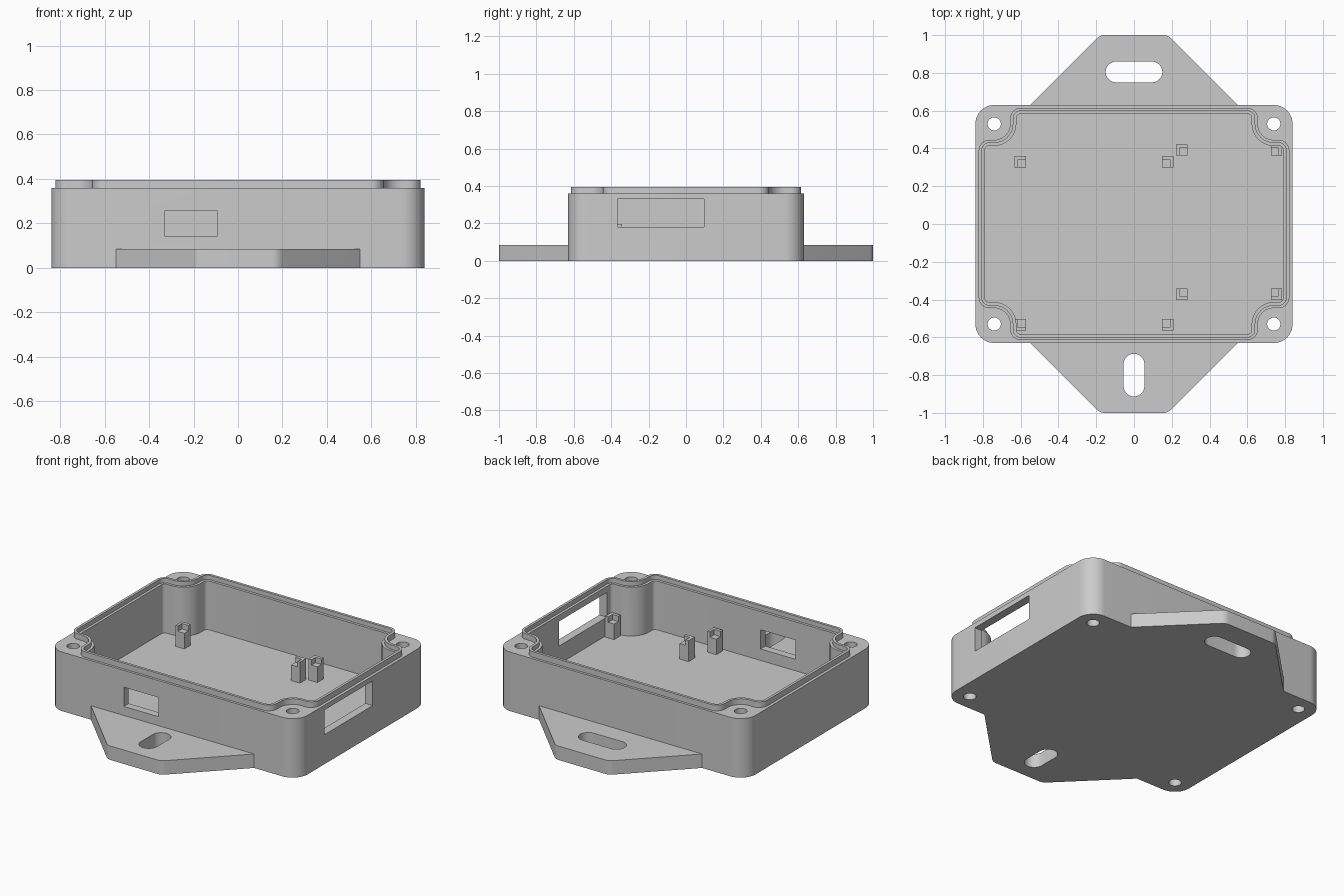
import bpy, bmesh, math
from mathutils import Vector

cube = bpy.data.objects.get("Cube")
if cube:
    bpy.data.objects.remove(cube, do_unlink=True)

grey = bpy.data.materials.new("light_grey_plastic")
grey.use_nodes = True
colour = (0.6, 0.6, 0.6, 1)
grey.diffuse_color = colour
grey.node_tree.nodes["Principled BSDF"].inputs["Base Color"].default_value = colour


def rounded(corners, steps=8):
    """Outline from (x, y, radius) corners, each turned into an arc."""
    out = []
    for i, (x, y, r) in enumerate(corners):
        p = Vector((x, y))
        if r == 0:
            out.append(p)
            continue
        u = (Vector(corners[i - 1][:2]) - p).normalized()
        v = (Vector(corners[(i + 1) % len(corners)][:2]) - p).normalized()
        half = u.angle(v) / 2
        centre = p + (u + v).normalized() * r / math.sin(half)
        start = p + u * r / math.tan(half) - centre
        end = p + v * r / math.tan(half) - centre
        for k in range(steps + 1):
            out.append(centre + start.lerp(end, k / steps).normalized() * r)
    return out


def rect(cx, cy, w, h, r=0.0):
    """Rounded rectangle of half sizes w and h."""
    return rounded([(cx + sx * w, cy + sy * h, r)
                    for sx, sy in ((-1, -1), (1, -1), (1, 1), (-1, 1))])


def prism(name, outline, z0, z1, fillet=0, wall_y=None):
    """Extrude an outline; optionally round its top rim away from the wall."""
    bm = bmesh.new()
    face = bm.faces.new([bm.verts.new((p[0], p[1], z0)) for p in outline])
    top = bmesh.ops.extrude_face_region(bm, geom=[face])["geom"]
    for v in top:
        if isinstance(v, bmesh.types.BMVert):
            v.co.z = z1
    bmesh.ops.recalc_face_normals(bm, faces=bm.faces)
    if fillet:
        rim = [e for e in bm.edges if all(v.co.z == z1 for v in e.verts)
               and not all(abs(v.co.y - wall_y) < 1e-4 for v in e.verts)]
        bmesh.ops.bevel(bm, geom=rim, offset=fillet, segments=6, profile=0.5,
                        affect='EDGES', clamp_overlap=True)
    mesh = bpy.data.meshes.new(name)
    bm.to_mesh(mesh)
    bm.free()
    obj = bpy.data.objects.new(name, mesh)
    bpy.context.collection.objects.link(obj)
    mesh.materials.append(grey)
    return obj


def activate(obj):
    bpy.ops.object.select_all(action='DESELECT')
    obj.select_set(True)
    bpy.context.view_layer.objects.active = obj


def combine(obj, other, operation='DIFFERENCE'):
    activate(obj)
    mod = obj.modifiers.new("boolean", 'BOOLEAN')
    mod.operation, mod.object, mod.solver = operation, other, 'EXACT'
    bpy.ops.object.modifier_apply(modifier=mod.name)
    bpy.data.objects.remove(other, do_unlink=True)


def smooth(obj):
    activate(obj)
    bpy.ops.object.shade_smooth_by_angle(angle=math.radians(30))


HX, HY, WALL_TOP, LIP_TOP, FLOOR = 0.84, 0.63, 0.36, 0.395, 0.07


def notched(d):
    """Lip outline stepping round the screw corners, inset by d."""
    a, b, nx, ny = 0.822 - d, 0.615 - d, 0.655 - d, 0.445 - d
    convex, concave = 0.055 - d, 0.085 + d
    quarter = [(a, ny, convex), (nx, ny, concave), (nx, b, convex)]
    corners = []
    for sx, sy in ((1, 1), (-1, 1), (-1, -1), (1, -1)):
        part = [(sx * x, sy * y, r) for x, y, r in quarter]
        corners += part if sx * sy > 0 else part[::-1]
    return rounded(corners)


# Case shell with raised lip, stepped rim and hollow inside
case = prism("case_body", rect(0, 0, HX, HY, 0.1), 0, WALL_TOP)
combine(case, prism("lip", notched(0), 0.2, LIP_TOP), 'UNION')
combine(case, prism("cavity", notched(0.032), FLOOR, 0.5))
combine(case, prism("rim_step", notched(0.016), 0.368, 0.5))

# Screw holes through the corners
for sx in (-1, 1):
    for sy in (-1, 1):
        combine(case, prism("screw_hole", rect(sx * 0.74, sy * 0.53, 0.035, 0.035, 0.0349),
                            -0.1, 0.5))

# Connector openings in the front and side walls
combine(case, prism("front_opening", rect(-0.212, -0.61, 0.117, 0.1), 0.14, 0.257))
combine(case, prism("side_opening", rect(0.82, -0.135, 0.1, 0.232), 0.18, 0.33))
smooth(case)

# Mounting tabs with rounded top edges and slots
for name, s, slot in (("front_tab", -1, rect(0, -0.8, 0.055, 0.113, 0.0549)),
                      ("back_tab", 1, rect(0, 0.805, 0.15, 0.055, 0.0549))):
    outline = rounded([(-0.55, s * HY, 0), (0.55, s * HY, 0),
                       (0.18, s * 1.0, 0.06), (-0.18, s * 1.0, 0.06)])
    tab = prism(name, outline, 0, 0.085, fillet=0.042, wall_y=s * HY)
    combine(tab, prism("slot", slot, -0.1, 0.2))
    smooth(tab)

# Circuit board posts: a low ledge with a taller L-shaped corner guard
H, LEDGE, POST_TOP = 0.03, 0.165, 0.198


def post(cx, cy, sx, sy, t=0.016):
    """sx, sy point to the outer corner that the guard wraps."""
    guard = [(H, H), (-H, H), (-H, H - 0.02), (H - t, H - 0.02), (H - t, -H), (H, -H)]
    side = ("right" if sx > 0 else "left") + ("_back" if sy > 0 else "_front")
    prism("post_ledge_" + side, rect(cx, cy, H, H), FLOOR, LEDGE)
    prism("post_guard_" + side, [(cx + sx * x, cy + sy * y) for x, y in guard],
          FLOOR, POST_TOP)


for xs, ys, t in (((-0.602, 0.178), (-0.534, 0.33), 0.016),
                  ((0.252, 0.754), (-0.372, 0.392), 0.02)):
    for sx, x in zip((-1, 1), xs):
        for sy, y in zip((-1, 1), ys):
            post(x, y, sx, sy, t)
